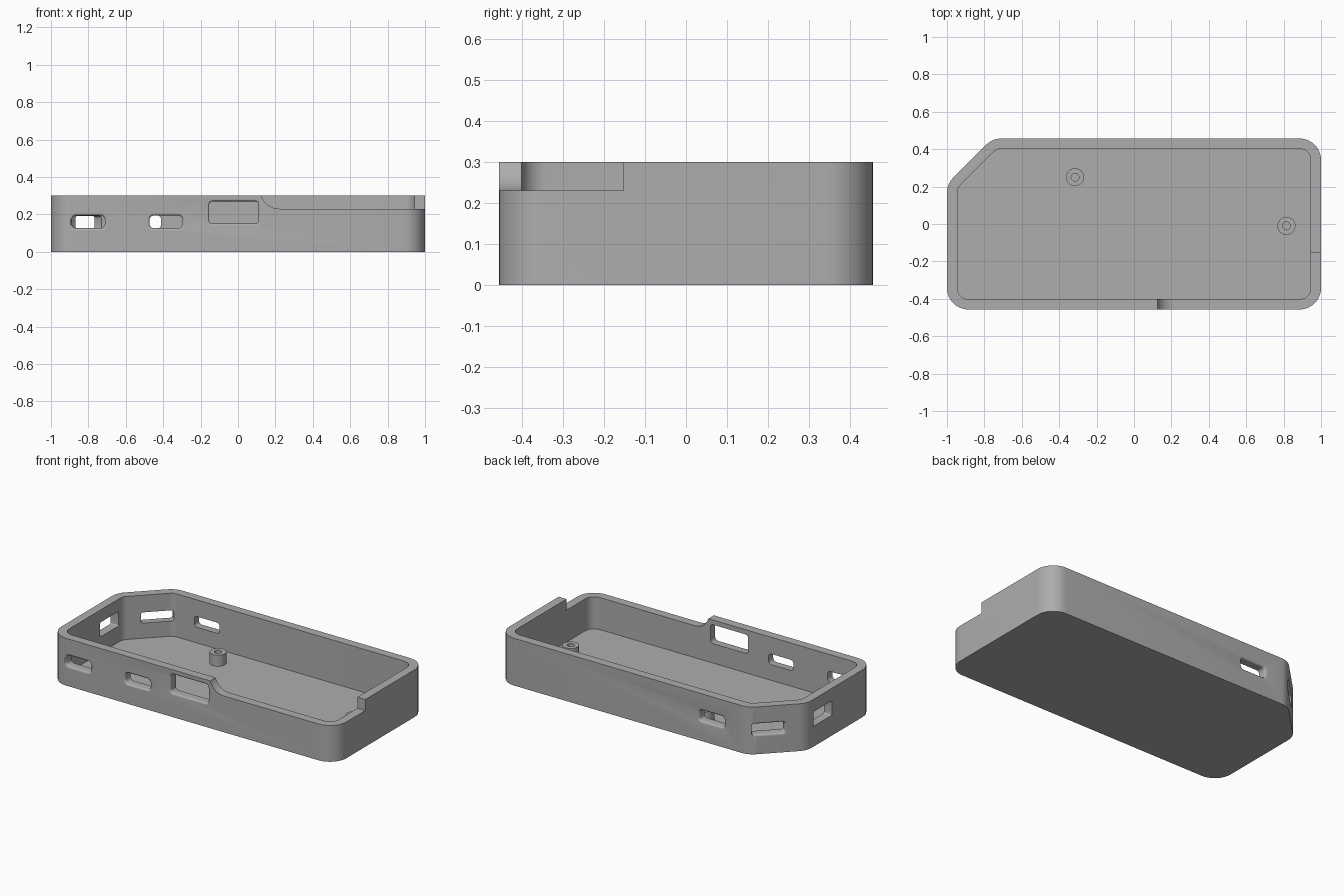
import bpy, bmesh, math
from mathutils import Vector

if "Cube" in bpy.data.objects:
    bpy.data.objects.remove(bpy.data.objects["Cube"])

WALL, FLOOR, HEIGHT = 0.055, 0.027, 0.30

grey = bpy.data.materials.new("plain grey")
grey.diffuse_color = (0.42, 0.42, 0.42, 1)
grey.use_nodes = True
grey.node_tree.nodes["Principled BSDF"].inputs["Base Color"].default_value = grey.diffuse_color


def rounded(points, radius, steps=10):
    """Counter-clockwise polygon with every corner filleted."""
    out, n = [], len(points)
    for i in range(n):
        p = Vector(points[i])
        a = (Vector(points[i - 1]) - p).normalized()
        b = (Vector(points[(i + 1) % n]) - p).normalized()
        half = a.angle(b) / 2
        centre = p + (a + b).normalized() * (radius / math.sin(half))
        start = p + a * (radius / math.tan(half)) - centre
        sweep = math.pi - 2 * half
        for k in range(steps + 1):
            t = sweep * k / steps
            c, s = math.cos(t), math.sin(t)
            out.append((centre.x + start.x * c - start.y * s,
                        centre.y + start.x * s + start.y * c))
    return out


def loft(name, loops):
    """Closed solid through a series of matching loops."""
    bm = bmesh.new()
    rings = [[bm.verts.new(p) for p in loop] for loop in loops]
    n = len(rings[0])
    for r, q in zip(rings, rings[1:]):
        for i in range(n):
            bm.faces.new((r[i], r[(i + 1) % n], q[(i + 1) % n], q[i]))
    bm.faces.new(rings[0][::-1])
    bm.faces.new(rings[-1])
    bmesh.ops.recalc_face_normals(bm, faces=bm.faces[:])
    mesh = bpy.data.meshes.new(name)
    bm.to_mesh(mesh)
    bm.free()
    mesh.materials.append(grey)
    ob = bpy.data.objects.new(name, mesh)
    bpy.context.collection.objects.link(ob)
    return ob


def prism(name, outline, z0, z1):
    return loft(name, [[(x, y, z) for x, y in outline] for z in (z0, z1)])


def activate(ob):
    bpy.ops.object.select_all(action='DESELECT')
    ob.select_set(True)
    bpy.context.view_layer.objects.active = ob


def cut(body, cutter):
    activate(body)
    mod = body.modifiers.new("cut", 'BOOLEAN')
    mod.operation, mod.solver, mod.object = 'DIFFERENCE', 'EXACT', cutter
    bpy.ops.object.modifier_apply(modifier=mod.name)
    bpy.data.objects.remove(cutter)


def port(centre, inward, width, height, radius, flare):
    """Rounded slot cutter, with a rolled edge on the outer face."""
    d = Vector((*inward, 0)).normalized()
    u = Vector((-d.y, d.x, 0))
    stages = [(-0.02, flare)]
    if flare:
        for k in range(6):
            t = math.pi / 2 * k / 5
            stages.append((flare * (1 - math.cos(t)), flare * (1 - math.sin(t))))
    stages.append((0.1, 0))
    loops = []
    for depth, grow in stages:
        w, h = width / 2 - flare + grow, height / 2 - flare + grow
        shape = rounded([(-w, -h), (w, -h), (w, h), (-w, h)], radius - flare + grow, 6)
        loops.append([Vector(centre) + d * depth + u * a + Vector((0, 0, b)) for a, b in shape])
    return loft("port_cutter", loops)


def plan(inset):
    """Case outline with one chamfered corner."""
    x, y = 1 - inset, 0.457 - inset
    c = 1.214 - inset * math.sqrt(2)
    return [(-x, -y), (x, -y), (x, y), (y - c, y), (-x, c - x)]


# case shell
case = prism("case_shell", rounded(plan(0), 0.115), 0, HEIGHT)
cut(case, prism("pocket_cutter", rounded(plan(WALL), 0.06), FLOOR, 0.5))

# lowered rim along front right, with a curved run-out
profile = [(0.12, 0.4), (0.12, 0.33)]
profile += [(0.22 - 0.1 * math.cos(t), 0.33 - 0.1 * math.sin(t))
            for t in [math.pi / 2 * k / 12 for k in range(1, 13)]]
profile += [(1.2, 0.23), (1.2, 0.4)]
cut(case, loft("rim_cutter", [[(x, y, z) for x, z in profile] for y in (-0.6, -0.153)]))

# port openings: centre, inward direction, width, height, corner radius, flare
for spec in [
    ((-0.80, -0.457, 0.16), (0, 1), 0.20, 0.092, 0.035, 0.012),
    ((-0.385, -0.457, 0.16), (0, 1), 0.20, 0.092, 0.035, 0.012),
    ((-0.022, -0.457, 0.21), (0, 1), 0.285, 0.14, 0.03, 0.010),
    ((-0.50, 0.457, 0.16), (0, -1), 0.20, 0.092, 0.03, 0.012),
    ((-0.84, 0.374, 0.157), (1, -1), 0.215, 0.092, 0.025, 0.012),
    ((-1.0, 0.06, 0.175), (1, 0), 0.185, 0.092, 0.008, 0),
]:
    cut(case, port(*spec))

# screw posts with blind holes
parts = [case]
for i, (px, py) in enumerate([(-0.315, 0.25), (0.815, -0.01)]):
    loops = []
    for r, z in [(0.048, FLOOR - 0.005), (0.048, 0.098), (0.021, 0.098), (0.021, FLOOR + 0.004)]:
        loops.append([(px + r * math.cos(a), py + r * math.sin(a), z)
                      for a in [math.tau * k / 40 for k in range(40)]])
    parts.append(loft(f"screw_post_{i + 1}", loops))

for ob in parts:
    activate(ob)
    bpy.ops.object.shade_smooth_by_angle(angle=math.radians(30))
